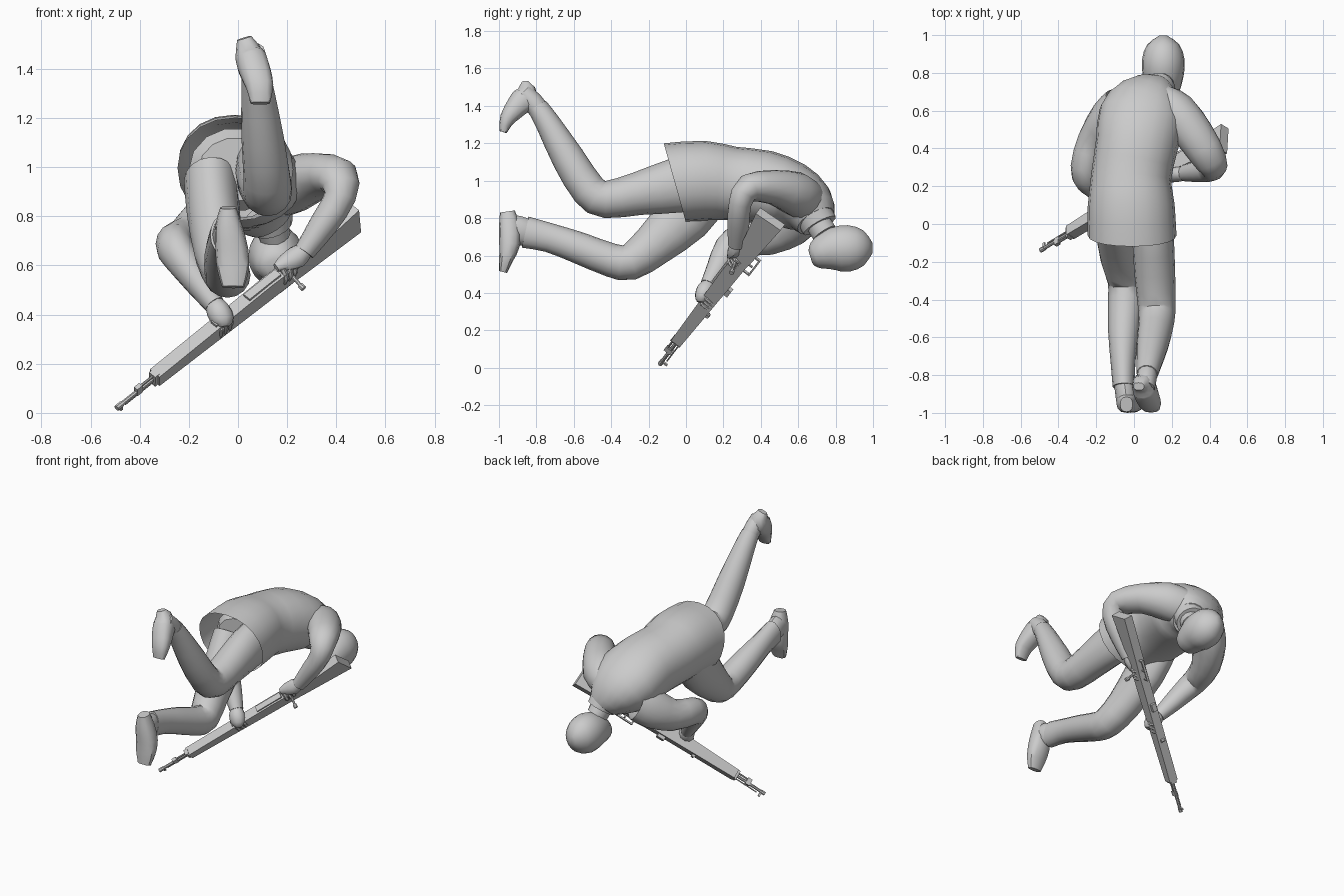
import bpy, bmesh, math
from mathutils import Vector, Matrix

grey = bpy.data.materials.new("plain_grey")
grey.diffuse_color = (0.6, 0.6, 0.6, 1)


def finish(name, bm, matrix=None, angle=40):
    bmesh.ops.recalc_face_normals(bm, faces=bm.faces)
    me = bpy.data.meshes.new(name)
    bm.to_mesh(me)
    bm.free()
    for p in me.polygons:
        p.use_smooth = True
    me.set_sharp_from_angle(angle=math.radians(angle))
    me.materials.append(grey)
    ob = bpy.data.objects.new(name, me)
    if matrix:
        ob.matrix_world = matrix
    bpy.context.collection.objects.link(ob)
    return ob


def spline(p, t):
    """Catmull-Rom value of a list of vectors at t."""
    i = min(int(t), len(p) - 2)
    u = t - i
    b, c = p[i], p[i + 1]
    a = p[i - 1] if i else b * 2 - c
    d = p[i + 2] if i + 2 < len(p) else c * 2 - b
    return 0.5 * (2 * b + (c - a) * u + (2 * a - 5 * b + 4 * c - d) * u * u
                  + (3 * b - a - 3 * c + d) * u ** 3)


def soft(v, power):
    return math.copysign(abs(v) ** power, v)


def tube(name, sections, sides=14, steps=2, start=None, caps=(True, True), power=1):
    """Loft of oval sections (x, y, z, half width, half depth); power < 1 squares them."""
    pts = [Vector(s[:3]) for s in sections]
    rad = [Vector((s[3], s[4], 0)) for s in sections]
    n = (len(pts) - 1) * steps
    bm = bmesh.new()
    rings = []
    for k in range(n + 1):
        t = k / steps
        c, r = spline(pts, t), spline(rad, t)
        tan = spline(pts, min(t + .2, len(pts) - 1)) - spline(pts, max(t - .2, 0))
        tan.normalize()
        if start and t < 1:
            tan = Vector(start).normalized().lerp(tan, t).normalized()
        side = Vector((1, 0, 0))
        side = (side - tan * side.dot(tan)).normalized()
        up = side.cross(tan)
        ring = []
        for j in range(sides):
            a = math.tau * j / sides
            ring.append(bm.verts.new(c + side * r.x * soft(math.cos(a), power)
                                     + up * r.y * soft(math.sin(a), power)))
        rings.append(ring)
    for a, b in zip(rings, rings[1:]):
        for j in range(sides):
            m = (j + 1) % sides
            bm.faces.new((a[j], a[m], b[m], b[j]))
    if caps[0]:
        bm.faces.new(rings[0])
    if caps[1]:
        bm.faces.new(rings[-1])
    return finish(name, bm)


# Jacket, open at the hem, with collar
tube("jacket", [
    (-.01, -.06, .99, .235, .218), (-.015, .1, 1.0, .23, .213),
    (-.015, .25, .985, .212, .197), (.015, .42, .965, .218, .197),
    (.04, .56, .92, .228, .182), (.08, .645, .862, .185, .155),
    (.13, .695, .785, .10, .11)], sides=20, start=(0, .96, .27), caps=(False, True), power=.93)
tube("collar", [(.125, .69, .805, .1, .1), (.14, .715, .76, .085, .098)], sides=16)

# Neck and head
tube("neck", [(.135, .705, .775, .07, .07), (.15, .74, .72, .065, .07)])
tube("head", [(.155, .665, .592, .04, .035), (.155, .69, .6, .08, .073),
              (.155, .78, .632, .107, .115), (.155, .87, .638, .113, .126),
              (.155, .95, .64, .085, .095), (.155, .997, .64, .022, .028)], sides=18)

# Trousers
tube("hips", [(-.01, .01, .99, .15, .13), (-.01, .06, .99, .19, .17)], caps=(True, False))
tube("raised_leg", [
    (.095, .08, 1.0, .105, .14), (.1, -.05, .975, .11, .147), (.11, -.26, .93, .108, .115),
    (.12, -.43, .9, .1, .1), (.118, -.52, .95, .095, .095), (.1, -.63, 1.12, .086, .088),
    (.08, -.74, 1.31, .067, .066), (.07, -.795, 1.395, .056, .056)], sides=16)
tube("lowered_leg", [
    (-.11, .1, .95, .11, .15), (-.1, -.01, .81, .108, .15), (-.075, -.18, .65, .103, .115),
    (-.045, -.3, .565, .095, .098), (-.045, -.4, .575, .092, .09), (-.055, -.57, .64, .082, .085),
    (-.058, -.73, .695, .066, .078), (-.055, -.86, .725, .058, .085)], sides=16)

# Boots: ankles, then heel to toe
tube("raised_ankle", [(.072, -.78, 1.37, .052, .054), (.066, -.82, 1.42, .054, .056),
                      (.06, -.87, 1.47, .05, .05)], sides=12)
tube("lowered_ankle", [(-.053, -.85, .722, .052, .072), (-.045, -.9, .735, .054, .078),
                       (-.04, -.965, .75, .05, .07)], sides=12)
tube("raised_boot", [
    (.025, -.86, 1.525, .03, .02), (.047, -.855, 1.455, .06, .07), (.068, -.905, 1.395, .064, .06),
    (.088, -.955, 1.33, .056, .042), (.09, -.978, 1.26, .04, .02)], sides=12, power=.8)
tube("lowered_boot", [
    (-.04, -.955, .835, .033, .04), (-.038, -.945, .76, .055, .055), (-.025, -.943, .66, .067, .056),
    (-.02, -.962, .58, .064, .038), (-.02, -.978, .512, .045, .022)], sides=12, power=.8)

# Sleeves
tube("trigger_sleeve", [
    (.14, .65, .89, .09, .11), (.225, .585, .93, .115, .118), (.325, .465, .965, .103, .093),
    (.405, .335, .96, .088, .076), (.415, .29, .88, .065, .062), (.35, .28, .77, .058, .06),
    (.27, .27, .655, .043, .045)], caps=(False, True))
tube("support_sleeve", [
    (-.07, .63, .82, .1, .11), (-.135, .56, .77, .1, .125), (-.21, .44, .7, .09, .1),
    (-.258, .3, .685, .078, .088), (-.238, .23, .64, .072, .08), (-.16, .17, .53, .058, .062),
    (-.095, .12, .44, .042, .045)], caps=(False, True))

# Hands: palm, then fingers wrapped round the gun
tube("trigger_palm", [(.28, .27, .67, .03, .032), (.24, .265, .635, .048, .04),
                      (.19, .25, .61, .038, .03), (.155, .235, .59, .018, .016)], sides=10)
tube("support_palm", [(-.1, .125, .45, .035, .035), (-.08, .105, .415, .05, .05),
                      (-.06, .085, .375, .045, .04), (-.055, .08, .35, .02, .02)], sides=10)
for i in range(3):
    o = Vector((.706, .426, .566)) * (.026 * (i - 1))
    tube("trigger_finger", [(*(Vector((.2, .24, .6)) + o), .012, .012),
                            (*(Vector((.215, .255, .56)) + o), .012, .012),
                            (*(Vector((.2, .29, .54)) + o), .009, .009)], sides=6)
    tube("support_finger", [(*(Vector((-.075, .1, .4)) + o), .014, .014),
                            (*(Vector((-.05, .1, .355)) + o), .014, .014),
                            (*(Vector((-.055, .14, .325)) + o), .01, .01)], sides=6)

# Gun frame: x runs muzzle to butt, z is the gun's own up
along = Vector((.97, .59, .775)).normalized()
down = Vector((0, .77, -.58)).normalized()
wide = along.cross(down).normalized()
down = wide.cross(along).normalized()
gun = Matrix((along, wide, -down)).transposed().to_4x4()
gun.translation = Vector((-.487, -.135, .025))


def plank(name, outline, width, y=0):
    """Side outline (x, z) extruded across the gun."""
    bm = bmesh.new()
    a, b = ([bm.verts.new((x, y + s * width / 2, z)) for x, z in outline] for s in (-1, 1))
    n = len(outline)
    bm.faces.new(a)
    bm.faces.new(b)
    for i in range(n):
        j = (i + 1) % n
        bm.faces.new((a[i], a[j], b[j], b[i]))
    finish(name, bm, gun, 20)


def block(name, x0, x1, z0, z1, width, y=0):
    plank(name, [(x0, z0), (x1, z0), (x1, z1), (x0, z1)], width, y)


def rod(name, p, q, r, sides=8):
    p, q = Vector(p), Vector(q)
    bm = bmesh.new()
    bmesh.ops.create_cone(bm, cap_ends=True, segments=sides, radius1=r, radius2=r, depth=(q - p).length)
    rot = (q - p).to_track_quat('Z', 'Y').to_matrix().to_4x4()
    finish(name, bm, gun @ Matrix.Translation((p + q) / 2) @ rot)


plank("fore_end", [(.21, -.03), (.21, .03), (.86, .04), (.98, .035), (.98, -.055), (.8, -.05)], .056)
plank("butt_stock", [(.98, -.055), (.98, .035), (1.03, .03), (1.36, .08), (1.372, -.08), (1.06, -.062)], .056)
rod("barrel", (-.01, 0, 0), (.24, 0, 0), .01)
rod("gas_tube", (.1, 0, .02), (.24, 0, .02), .006)
rod("cleaning_rod", (.04, 0, -.02), (.22, 0, -.02), .004, 6)
rod("muzzle_collar", (-.01, 0, 0), (.02, 0, 0), .013)
block("front_sight", .01, .022, -.035, .008, .01)
block("gas_block", .1, .13, -.014, .03, .02)
block("barrel_band", .195, .22, -.03, .033, .036)
block("rear_sight", .55, .61, .03, .048, .03)
block("receiver_cover", .74, .92, .03, .05, .036)
block("magazine", .71, .76, -.07, -.035, .03)
rod("bolt_handle", (.97, -.02, .01), (.965, -.09, -.005), .008)
rod("bolt_knob", (.965, -.083, -.005), (.965, -.104, -.008), .013)
block("guard_front", .93, .938, -.088, -.045, .014)
block("guard_bottom", .93, 1.07, -.095, -.085, .014)
block("guard_back", 1.06, 1.07, -.09, -.055, .014)
block("trigger", .99, .998, -.08, -.05, .01)
rod("sling_loop", (.5, -.012, -.045), (.5, .012, -.045), .012)
